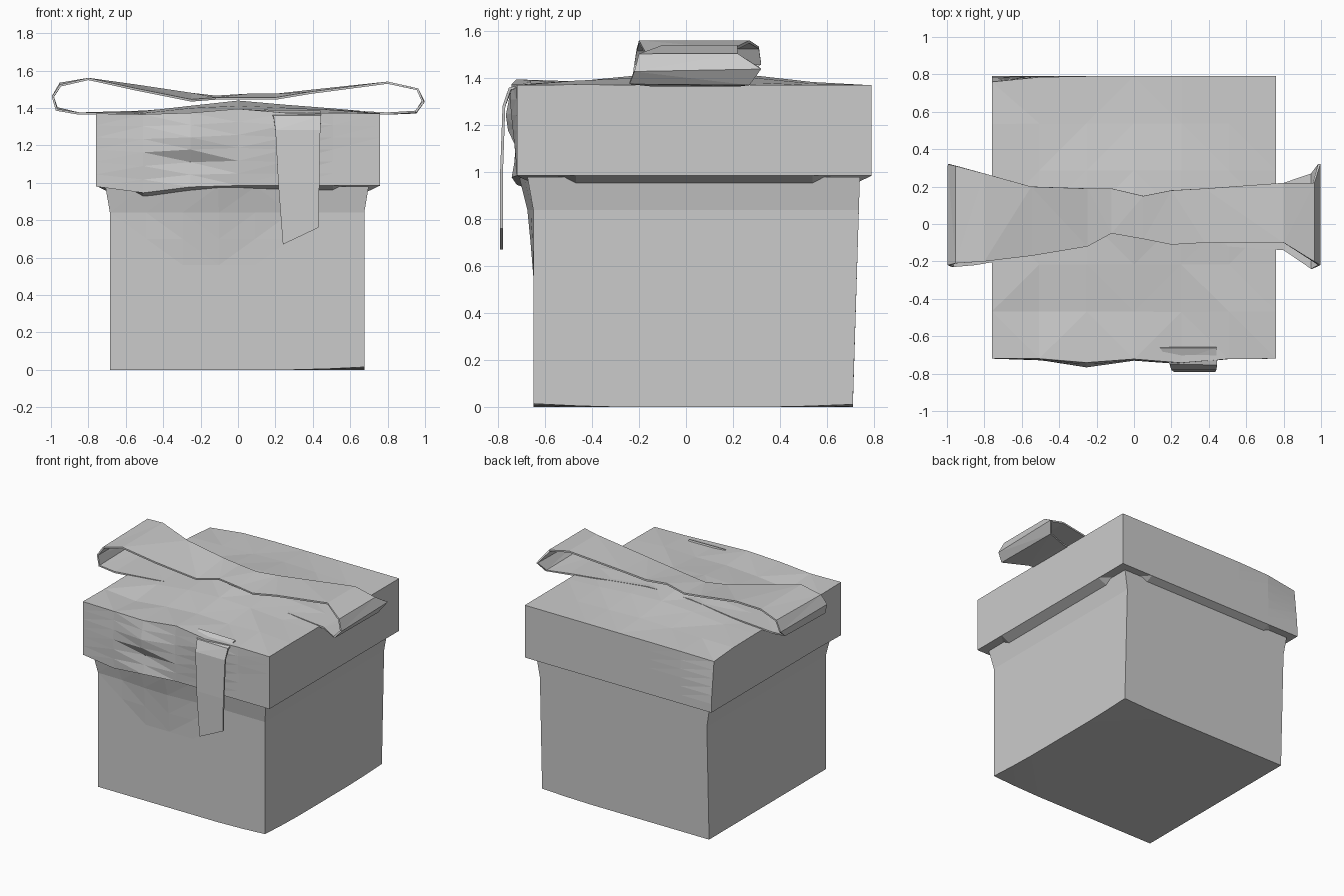
import bpy, bmesh, math
from mathutils import Vector

grey = bpy.data.materials.new("plain grey")
grey.diffuse_color = (0.6, 0.6, 0.6, 1)


def finish(name, bm):
    bmesh.ops.recalc_face_normals(bm, faces=bm.faces)
    mesh = bpy.data.meshes.new(name)
    bm.to_mesh(mesh)
    bm.free()
    mesh.materials.append(grey)
    ob = bpy.data.objects.new(name, mesh)
    bpy.context.collection.objects.link(ob)
    return ob


def block(name, lo, hi, cuts, shape):
    """Gridded box whose vertices are moved by a shape rule, then faceted."""
    bm = bmesh.new()
    bmesh.ops.create_cube(bm, size=1)
    bmesh.ops.subdivide_edges(bm, edges=bm.edges[:], cuts=cuts, use_grid_fill=True)
    for v in bm.verts:
        u = v.co.copy()
        p = Vector([l + (h - l) * (c + 0.5) for l, h, c in zip(lo, hi, u)])
        v.co = shape(p, u)
    bmesh.ops.triangulate(bm, faces=bm.faces[:])
    bmesh.ops.dissolve_limit(bm, angle_limit=math.radians(0.5),
                             verts=bm.verts[:], edges=bm.edges[:])
    return finish(name, bm)


def push(p, bumps):
    """Sum of cone-shaped dents and bulges: centre, radius, offset."""
    total = Vector((0, 0, 0))
    for centre, radius, offset in bumps:
        d = (p - Vector(centre)).length / radius
        total += Vector(offset) * max(0, 1 - d)
    return total


# box body: slight taper, flared collar below the lid
def body_shape(p, u):
    q = p.copy()
    q.y += 0.03 * (u.z + 0.5) * (1 if u.y > 0.49 else 0)
    if u.z > 0.49:
        q.x *= 1.035
        if u.y < -0.49:
            q.y -= 0.025
    return q + push(p, [((-0.15, -0.65, 0.98), 0.4, (0, -0.04, 0)),
                        ((0.68, 0.71, 0.0), 0.3, (0, 0, 0.012)),
                        ((0.68, -0.65, 0.0), 0.3, (0, 0, 0.015))])


block("box_body", (-0.685, -0.65, 0), (0.675, 0.71, 0.98), 6, body_shape)

# lid: crumpled top and front, underside sloping in to the body
LID_BUMPS = [
    ((-0.25, -0.72, 1.175), 0.30, (0, -0.06, 0)),
    ((-0.25, -0.72, 1.11), 0.12, (0, 0.05, 0)),
    ((0.25, -0.72, 1.30), 0.28, (0, -0.03, 0)),
    ((-0.5, -0.72, 0.99), 0.3, (0, 0, -0.04)),
    ((0.0, -0.72, 1.37), 0.3, (0, 0, 0.025)),
    ((-0.5, -0.47, 1.37), 0.3, (0, 0, -0.025)),
    ((0.5, -0.47, 1.37), 0.3, (0, 0, 0.02)),
    ((0.0, 0.04, 1.37), 0.62, (0, 0, 0.07)),
    ((0.5, 0.04, 1.37), 0.4, (0, 0, 0.015)),
    ((-0.76, 0.79, 1.37), 0.3, (0, -0.03, -0.02)),
]


def lid_shape(p, u):
    q = p + push(p, LID_BUMPS)
    inner = abs(u.x) < 0.49 and abs(u.y) < 0.49
    if u.z < -0.49 and inner:
        q.z -= 0.12
    return q


block("lid", (-0.76, -0.72, 0.985), (0.76, 0.79, 1.37), 5, lid_shape)


# ribbon strips: each row is a pair of edge points
def strip(name, rows, closed=False, thick=0.012):
    bm = bmesh.new()
    pairs = [(bm.verts.new(a), bm.verts.new(b)) for a, b in rows]
    n = len(pairs)
    for i in range(n if closed else n - 1):
        (a, b), (c, d) = pairs[i], pairs[(i + 1) % n]
        bm.faces.new((a, b, d, c))
    bmesh.ops.triangulate(bm, faces=bm.faces[:])
    ob = finish(name, bm)
    mod = ob.modifiers.new("thickness", 'SOLIDIFY')
    mod.thickness = thick
    mod.offset = 0
    return ob


# bow: x, front y, front z, back y, back z, over the top and back underneath
BOW = [
    (-0.12, -0.05, 1.45, 0.19, 1.46), (-0.25, -0.12, 1.44, 0.19, 1.475),
    (-0.55, -0.17, 1.50, 0.20, 1.52), (-0.80, -0.20, 1.555, 0.27, 1.555),
    (-0.95, -0.21, 1.52, 0.31, 1.53), (-0.99, -0.22, 1.46, 0.32, 1.46),
    (-0.97, -0.23, 1.39, 0.24, 1.40), (-0.85, -0.22, 1.37, 0.20, 1.37),
    (-0.50, -0.16, 1.37, 0.18, 1.38), (-0.15, -0.12, 1.40, 0.16, 1.41),
    (0.20, -0.18, 1.39, 0.16, 1.41), (0.50, -0.12, 1.385, 0.18, 1.385),
    (0.80, -0.14, 1.37, 0.22, 1.37), (0.95, -0.24, 1.38, 0.27, 1.375),
    (0.99, -0.22, 1.43, 0.32, 1.44), (0.96, -0.20, 1.50, 0.22, 1.50),
    (0.80, -0.10, 1.535, 0.22, 1.535), (0.38, -0.10, 1.48, 0.19, 1.49),
    (0.20, -0.11, 1.45, 0.18, 1.47), (0.05, -0.08, 1.45, 0.15, 1.47),
]
strip("bow", [((x, y0, z0), (x, y1, z1)) for x, y0, z0, y1, z1 in BOW], closed=True)

# ribbon tail hanging over the front of the lid
strip("ribbon_tail", [
    ((0.14, -0.66, 1.385), (0.44, -0.66, 1.38)),
    ((0.19, -0.745, 1.355), (0.445, -0.75, 1.355)),
    ((0.20, -0.775, 1.28), (0.44, -0.775, 1.28)),
    ((0.215, -0.785, 1.0), (0.435, -0.785, 1.0)),
    ((0.24, -0.785, 0.67), (0.43, -0.785, 0.76)),
])
